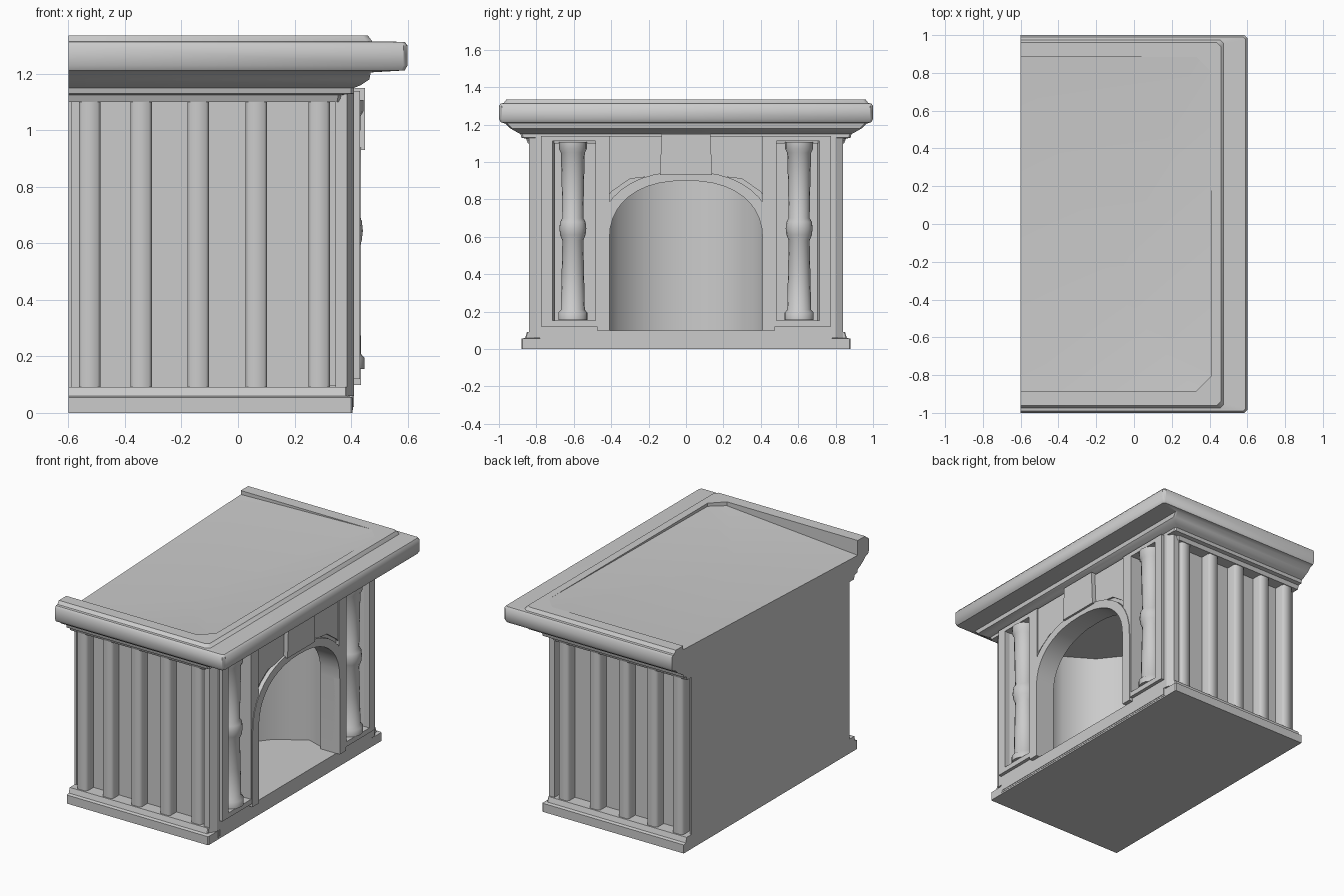
import bpy, bmesh, math

if "Cube" in bpy.data.objects:
    bpy.data.objects.remove(bpy.data.objects["Cube"])

BACK = -0.6


def smooth_object(ob, angle):
    bpy.ops.object.select_all(action='DESELECT')
    ob.select_set(True)
    bpy.context.view_layer.objects.active = ob
    bpy.ops.object.shade_smooth_by_angle(angle=math.radians(angle))


def finish(bm, name, smooth=None):
    bmesh.ops.remove_doubles(bm, verts=bm.verts, dist=1e-5)
    bmesh.ops.recalc_face_normals(bm, faces=bm.faces)
    me = bpy.data.meshes.new(name)
    bm.to_mesh(me)
    bm.free()
    ob = bpy.data.objects.new(name, me)
    bpy.context.collection.objects.link(ob)
    if smooth:
        smooth_object(ob, smooth)
    return ob


def prism(name, pts, axis, lo, hi, smooth=None):
    """Extrude a 2D outline: axis x uses (y, z) points, axis z uses (x, y)."""
    bm = bmesh.new()
    put = (lambda p, h: (h, *p)) if axis == 'x' else (lambda p, h: (*p, h))
    a = [bm.verts.new(put(p, lo)) for p in pts]
    b = [bm.verts.new(put(p, hi)) for p in pts]
    bm.faces.new(a)
    bm.faces.new(b)
    n = len(pts)
    for i in range(n):
        j = (i + 1) % n
        bm.faces.new((a[i], a[j], b[j], b[i]))
    return finish(bm, name, smooth)


def box(name, x, y, z):
    return prism(name, [(x[0], y[0]), (x[1], y[0]), (x[1], y[1]), (x[0], y[1])], 'z', *z)


def u_moulding(name, levels, smooth=None, close=False):
    """Sweep (front x, half width, z, corner chamfer) around front and sides."""
    bm = bmesh.new()
    rows = []
    for x, y, z, c in levels:
        half = [(BACK, y), (x - c, y), (x, y - c)]
        path = half + [(px, -py) for px, py in reversed(half)]
        rows.append([bm.verts.new((px, py, z)) for px, py in path])
    for r, s in zip(rows, rows[1:]):
        for i in range(5):
            bm.faces.new((r[i], r[i + 1], s[i + 1], s[i]))
    if close:
        bm.faces.new(rows[0])
        bm.faces.new(rows[-1])
        bm.faces.new([r[0] for r in rows] + [r[-1] for r in reversed(rows)])
    else:
        for k in (0, -1):
            bm.faces.new([r[k] for r in rows])
    return finish(bm, name, smooth)


def cut(ob, cutter):
    m = ob.modifiers.new('cut', 'BOOLEAN')
    m.operation = 'DIFFERENCE'
    m.solver = 'EXACT'
    m.object = cutter
    bpy.context.view_layer.objects.active = ob
    bpy.ops.object.modifier_apply(modifier=m.name)


def lathe(name, profile, cx, cy, n=16):
    bm = bmesh.new()
    rings = []
    for r, z in profile:
        rings.append([bm.verts.new((cx + r * math.cos(2 * math.pi * i / n),
                                    cy + r * math.sin(2 * math.pi * i / n), z)) for i in range(n)])
    for a, b in zip(rings, rings[1:]):
        for i in range(n):
            j = (i + 1) % n
            bm.faces.new((a[i], a[j], b[j], b[i]))
    bm.faces.new(rings[0])
    bm.faces.new(rings[-1])
    return finish(bm, name, 50)


def arch(y, spring, top, n=20, p=2.3):
    """Flattened arch curve from +y to -y."""
    pts = []
    for i in range(n + 1):
        t = math.pi * i / n
        c, s = math.cos(t), math.sin(t)
        pts.append((y * math.copysign(abs(c) ** (2 / p), c), spring + (top - spring) * abs(s) ** (2 / p)))
    return pts


# stepped plinth
u_moulding('plinth', [(0.405, 0.88, 0, 0.005), (0.405, 0.88, 0.055, 0.005),
                      (0.385, 0.86, 0.06, 0.005), (0.385, 0.85, 0.092, 0.005)], close=True)
box('hearth_edge', (0.3, 0.407), (-0.78, 0.78), (0.01, 0.097))

# main body and front piers
body = box('body', (BACK, 0.41), (-0.77, 0.77), (0.02, 1.16))
piers = [box('pier', (0.36, 0.432), sorted((s * 0.41, s * 0.775)), (0.12, 1.14)) for s in (1, -1)]

# firebox: arched mouth and wider angled chamber
mouth = prism('mouth_cutter', [(-0.41, 0.099), (0.41, 0.099)] + arch(0.41, 0.58, 0.90), 'x', 0.27, 0.6)
side = [(0.30, 0.43), (0.18, 0.47), (0.0, 0.36), (-0.11, 0.22), (-0.15, 0.07)]
chamber = prism('chamber_cutter', side + [(x, -y) for x, y in reversed(side)], 'z', 0.099, 0.92)
cut(body, chamber)
cut(body, mouth)
for p in piers:
    cut(p, mouth)

# column niches
niches = [box('niche_cutter', (0.29, 0.6), sorted((s * 0.485, s * 0.715)), (0.152, 1.112)) for s in (1, -1)]
for nch, p in zip(niches, piers):
    cut(body, nch)
    cut(p, nch)
for c in [mouth, chamber] + niches:
    bpy.data.objects.remove(c)
for ob in [body] + piers:
    smooth_object(ob, 50)

# raised arch band down to the hearth, and keystone panel
outer = [(0.475, 0.099)] + arch(0.475, 0.56, 0.95) + [(-0.475, 0.099)]
inner = [(0.41, 0.099)] + arch(0.41, 0.58, 0.90) + [(-0.41, 0.099)]
prism('arch_band', outer + inner[::-1], 'x', 0.38, 0.436, 40)
prism('keystone_panel', [(0.14, 0.93), (0.13, 1.15), (-0.13, 1.15), (-0.14, 0.93)], 'x', 0.38, 0.45)

for s in (1, -1):
    # turned columns
    lathe('column', [(0.078, 0.155), (0.078, 0.195), (0.064, 0.21), (0.06, 0.40), (0.056, 0.58),
                     (0.068, 0.61), (0.072, 0.645), (0.068, 0.68), (0.056, 0.70), (0.06, 0.90),
                     (0.064, 1.05), (0.075, 1.07), (0.075, 1.108)], 0.37, s * 0.605)
    # spandrels beside the keystone
    prism('spandrel', [(s * 0.13, 0.93), (s * 0.13, 1.14), (s * 0.43, 1.14), (s * 0.45, 0.76),
                       (s * 0.40, 0.84), (s * 0.30, 0.91)], 'x', 0.38, 0.422)
    # corner post and thin back post
    prism('corner_post', [(0.345, s * 0.70), (0.345, s * 0.84), (0.385, s * 0.84),
                          (0.41, s * 0.80), (0.41, s * 0.72)], 'z', 0.06, 1.14)
    box('back_post', (BACK, -0.588), sorted((s * 0.7, s * 0.80)), (0.06, 1.14))
    # side slats
    for x in (-0.525, -0.343, -0.141, 0.065, 0.287):
        prism('side_slat', [(x - 0.038, s * 0.75), (x - 0.038, s * 0.825), (x - 0.028, s * 0.84),
                            (x + 0.028, s * 0.84), (x + 0.038, s * 0.825), (x + 0.038, s * 0.75)],
              'z', 0.08, 1.11, 60)

# cornice and mantel shelf with raised inner lip
u_moulding('mantel', [(0.35, 0.76, 1.10, 0.01), (0.36, 0.845, 1.10, 0.01), (0.365, 0.855, 1.125, 0.01),
                      (0.41, 0.88, 1.13, 0.01), (0.41, 0.885, 1.15, 0.01), (0.435, 0.905, 1.16, 0.01),
                      (0.465, 0.94, 1.18, 0.01), (0.47, 0.965, 1.205, 0.01), (0.59, 0.99, 1.212, 0.012),
                      (0.6, 1.0, 1.23, 0.015), (0.6, 1.0, 1.30, 0.015), (0.59, 0.99, 1.313, 0.012),
                      (0.475, 0.975, 1.315, 0.02), (0.46, 0.96, 1.335, 0.02), (0.41, 0.885, 1.335, 0.08),
                      (0.41, 0.885, 1.19, 0.08)], smooth=40)

# sunken top panel and the upper back wall
bm = bmesh.new()
rim = [bm.verts.new(p) for p in [(BACK, 0.885, 1.31), (0.33, 0.885, 1.335), (0.41, 0.805, 1.335),
                                 (0.41, -0.805, 1.315), (0.33, -0.885, 1.31), (BACK, -0.885, 1.24)]]
mid = bm.verts.new((-0.1, -0.35, 1.245))
for i in range(6):
    bm.faces.new((rim[i], rim[(i + 1) % 6], mid))
low = [bm.verts.new((BACK, y, z)) for y, z in [(-0.885, 1.19), (-0.76, 1.10), (0.76, 1.10), (0.885, 1.19)]]
bm.faces.new([rim[0], rim[5]] + low)
finish(bm, 'top_panel', 35)
